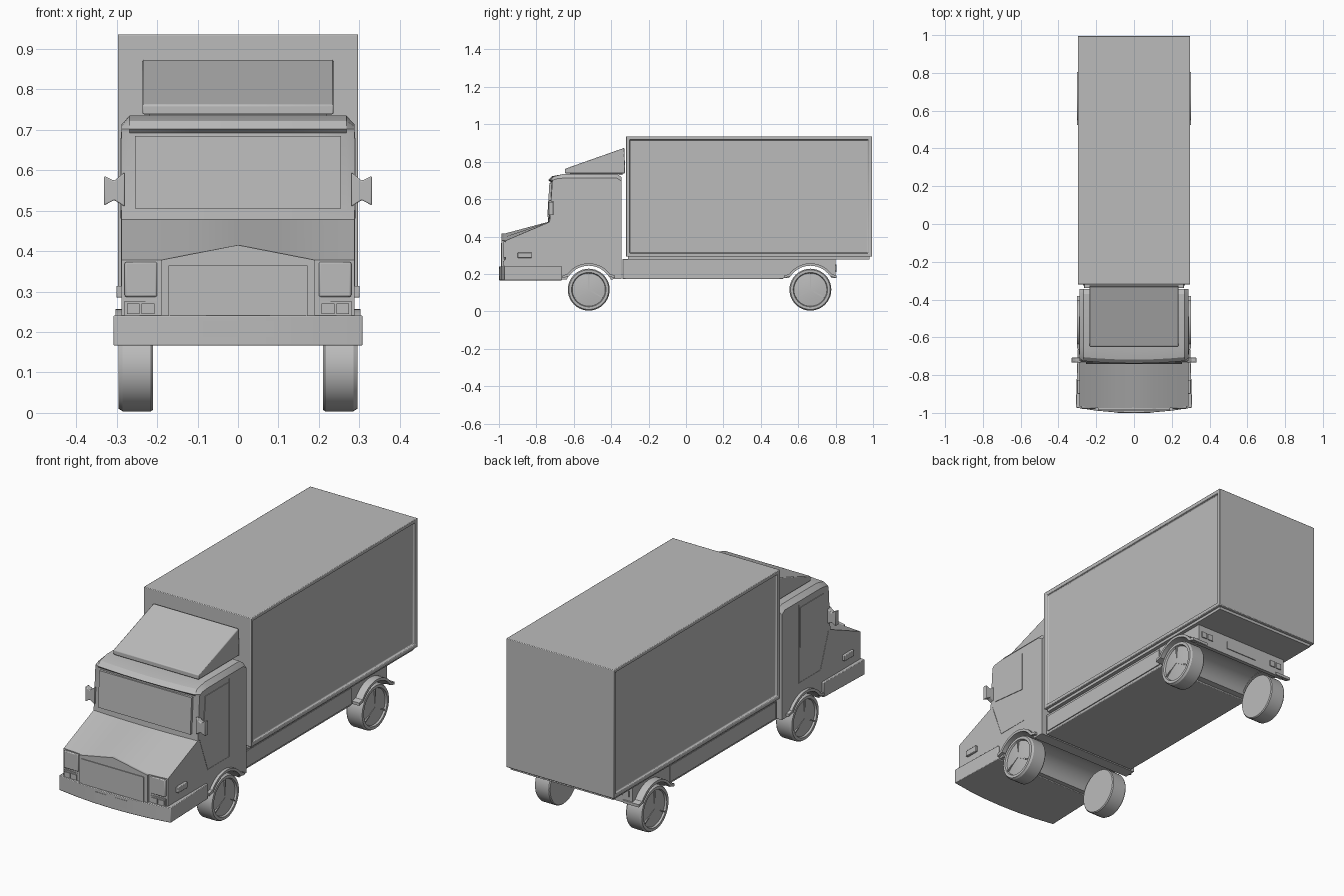
import bpy, bmesh, math
from mathutils import Vector

if "Cube" in bpy.data.objects:
    bpy.data.objects.remove(bpy.data.objects["Cube"])

grey = bpy.data.materials.new("plain_grey")
grey.use_nodes = True
grey.diffuse_color = (0.5, 0.5, 0.5, 1)
grey.node_tree.nodes["Principled BSDF"].inputs["Base Color"].default_value = (0.5, 0.5, 0.5, 1)
parts = []

FRONT_AXLE, REAR_AXLE, AXLE_Z = -0.52, 0.665, 0.116


def finish(name, bm, mirror=False, bevel=0):
    bmesh.ops.recalc_face_normals(bm, faces=bm.faces)
    mesh = bpy.data.meshes.new(name)
    bm.to_mesh(mesh)
    bm.free()
    mesh.materials.append(grey)
    ob = bpy.data.objects.new(name, mesh)
    bpy.context.collection.objects.link(ob)
    if bevel:
        mod = ob.modifiers.new("bevel", "BEVEL")
        mod.width, mod.segments = bevel, 2
        mod.limit_method, mod.angle_limit = "ANGLE", math.radians(40)
    if mirror:
        ob.modifiers.new("mirror", "MIRROR")
    parts.append(ob)
    return ob


def loft(sections):
    """Skin matching closed sections and cap both ends."""
    bm = bmesh.new()
    rows = [[bm.verts.new(p) for p in s] for s in sections]
    n = len(rows[0])
    for a, b in zip(rows, rows[1:]):
        for i in range(n):
            j = (i + 1) % n
            bm.faces.new((a[i], a[j], b[j], b[i]))
    bm.faces.new(rows[0])
    bm.faces.new(rows[-1])
    return bm


def side_prism(name, pts, x0, x1, **kw):
    return finish(name, loft([[(x, y, z) for y, z in pts] for x in (x0, x1)]), **kw)


def front_prism(name, pts, y0, y1, **kw):
    return finish(name, loft([[(x, y, z) for x, z in pts] for y in (y0, y1)]), **kw)


def rect(a0, a1, b0, b1):
    return [(a0, b0), (a1, b0), (a1, b1), (a0, b1)]


def arch(cy, r, lo, hi, steps=14):
    """Arc over an axle, running from the front side to the rear side."""
    angles = [math.radians(hi + (lo - hi) * i / steps) for i in range(steps + 1)]
    return [(cy + r * math.cos(a), AXLE_Z + r * math.sin(a)) for a in angles]


# Cargo box with recessed side panels
bm = loft([[(x, y, z) for y, z in rect(-0.32, 0.995, 0.292, 0.936)] for x in (-0.297, 0.297)])
bm.normal_update()
bmesh.ops.recalc_face_normals(bm, faces=bm.faces)
sides = [f for f in bm.faces if abs(f.normal.x) > 0.9]
bmesh.ops.inset_individual(bm, faces=sides, thickness=0.025)
bmesh.ops.inset_individual(bm, faces=sides, thickness=0.004, depth=-0.012)
finish("cargo_box", bm, bevel=0.003)
side_prism("box_floor_lip", rect(-0.31, 0.98, 0.278, 0.294), -0.283, 0.283)

# Chassis skirt and rear frame with wheel arch
side_prism("chassis_skirt", rect(-0.34, 0.52, 0.172, 0.28), -0.265, 0.265, bevel=0.004)
side_prism("skirt_panel", rect(-0.325, 0.51, 0.184, 0.265), 0.262, 0.27, mirror=True)
rear_frame = ([(0.515, 0.28), (0.515, 0.178)] + arch(REAR_AXLE, 0.13, 29, 151)
              + [(0.8, 0.178), (0.8, 0.28)])
side_prism("rear_frame", rear_frame, -0.265, 0.265)

# Cab, lofted across its width with a bowed front and crowned hood
WHEEL_ARCH = arch(FRONT_AXLE, 0.13, 25, 155)


def cab_section(x):
    t = abs(x) / 0.288
    bow = 0.015 * t * t
    peak = 0.378 + 0.035 * max(0, 1 - abs(x) / 0.19)
    drop = 0.022 if t > 0.99 else 0
    tuck = 0.012 if t > 0.99 else 0
    pts = [(-0.98 + bow, 0.175), (-0.98 + bow, peak), (-0.738 + bow * 0.6, 0.478),
           (-0.724 + bow * 0.6, 0.692), (-0.738 + bow + tuck, 0.702),
           (-0.718 + bow + tuck, 0.722 - drop * 0.6), (-0.65, 0.735 - drop),
           (-0.37, 0.735 - drop), (-0.345, 0.718 - drop), (-0.345, 0.172), (-0.385, 0.172)]
    return [(x, y, z) for y, z in pts + WHEEL_ARCH[::-1]]


half = [0.1, 0.19, 0.268, 0.288]
finish("cab", loft([cab_section(x) for x in [-h for h in half[::-1]] + [0] + half]))

# Windscreen and door details
side_prism("windscreen", [(-0.7415, 0.505), (-0.7305, 0.685), (-0.715, 0.685), (-0.72, 0.505)],
           -0.255, 0.255)
side_prism("side_window", [(-0.69, 0.5), (-0.67, 0.68), (-0.49, 0.68), (-0.49, 0.48)],
           0.284, 0.291, mirror=True)
seam = [(-0.715, 0.48), (-0.65, 0.305), (-0.48, 0.305), (-0.48, 0.695)]
for i, (a, b) in enumerate(zip(seam, seam[1:])):
    a, b = Vector(a), Vector(b)
    d = (b - a).normalized() * 0.0015
    n = Vector((-d.y, d.x))
    side_prism(f"door_seam_{i + 1}", [a - n, b - n, b + n, a + n], 0.286, 0.2895, mirror=True)
side_prism("side_marker", rect(-0.9, -0.825, 0.285, 0.314), 0.28, 0.301, mirror=True, bevel=0.003)

# Roof deflector
side_prism("roof_deflector", [(-0.648, 0.738), (-0.648, 0.762), (-0.33, 0.874), (-0.325, 0.738)],
           -0.236, 0.236, bevel=0.004)
side_prism("deflector_base", rect(-0.62, -0.34, 0.728, 0.742), -0.22, 0.22)

# Front face: grille, lamps
front_prism("grille_frame", [(-0.19, 0.235), (0.19, 0.235), (0.19, 0.378), (0, 0.415), (-0.19, 0.378)],
            -0.986, -0.96)
front_prism("grille", rect(-0.172, 0.172, 0.24, 0.365), -0.99, -0.98)
front_prism("headlight", rect(0.2, 0.28, 0.287, 0.373), -0.977, -0.955, mirror=True, bevel=0.004)
front_prism("indicator_frame", rect(0.2, 0.28, 0.238, 0.277), -0.974, -0.955, mirror=True)
for i, x in enumerate((0.207, 0.243)):
    front_prism(f"indicator_{i + 1}", rect(x, x + 0.032, 0.245, 0.27), -0.979, -0.96, mirror=True)

# Wraparound front bumper, bowed in plan
plan = [(x, -1 + 0.028 * (x / 0.308) ** 2) for x in (-0.308, -0.2, -0.1, 0, 0.1, 0.2, 0.308)]
plan += [(0.298, -0.662), (-0.298, -0.662)]
finish("front_bumper", loft([[(x, y, z) for x, y in plan] for z in (0.166, 0.241)]), bevel=0.003)
front_prism("front_plate", rect(-0.088, 0.088, 0.188, 0.227), -1.0, -0.99)

# Rear lamps and plate
for i, x in enumerate((0.18, 0.217)):
    front_prism(f"rear_lamp_{i + 1}", rect(x, x + 0.03, 0.215, 0.245), 0.795, 0.805, mirror=True)
front_prism("rear_plate", rect(-0.088, 0.088, 0.21, 0.25), 0.795, 0.804)

# Mirrors
front_prism("wing_mirror", [(0.28, 0.595), (0.306, 0.574), (0.331, 0.586), (0.331, 0.513),
                            (0.306, 0.526), (0.28, 0.51)], -0.734, -0.708, mirror=True, bevel=0.003)

# Fender lips and wheels
for label, cy, x0 in (("front", FRONT_AXLE, 0.275), ("rear", REAR_AXLE, 0.215)):
    lip = ([(cy - 0.14, 0.178)] + arch(cy, 0.128, 34, 146) + [(cy + 0.14, 0.178)]
           + [(cy + 0.14, 0.192)] + arch(cy, 0.141, 36, 144)[::-1] + [(cy - 0.14, 0.192)])
    side_prism(f"{label}_fender", lip, x0, 0.303, mirror=True)

    # Tyre and dished hub as turned rings of (x, radius)
    profile = [(0.21, 0.108), (0.215, 0.112), (0.285, 0.112), (0.295, 0.106), (0.295, 0.092),
               (0.286, 0.088), (0.291, 0.05), (0.293, 0.012)]
    turn = [math.tau * i / 40 for i in range(40)]
    finish(f"{label}_wheel", loft([[(x, cy + r * math.cos(a), AXLE_Z + r * math.sin(a)) for a in turn]
                                   for x, r in profile]), mirror=True)
    for i in range(3):
        a = math.radians(90 + 120 * i)
        d, n = Vector((math.cos(a), math.sin(a))), Vector((-math.sin(a), math.cos(a))) * 0.003
        c = Vector((cy, AXLE_Z))
        side_prism(f"{label}_spoke_{i + 1}", [c - n, c + d * 0.088 - n, c + d * 0.088 + n, c + n],
                   0.284, 0.2945, mirror=True)

# Smooth the round parts, keep edges sharp
for ob in parts:
    ob.select_set(True)
bpy.context.view_layer.objects.active = parts[0]
bpy.ops.object.shade_smooth_by_angle(angle=math.radians(25))
